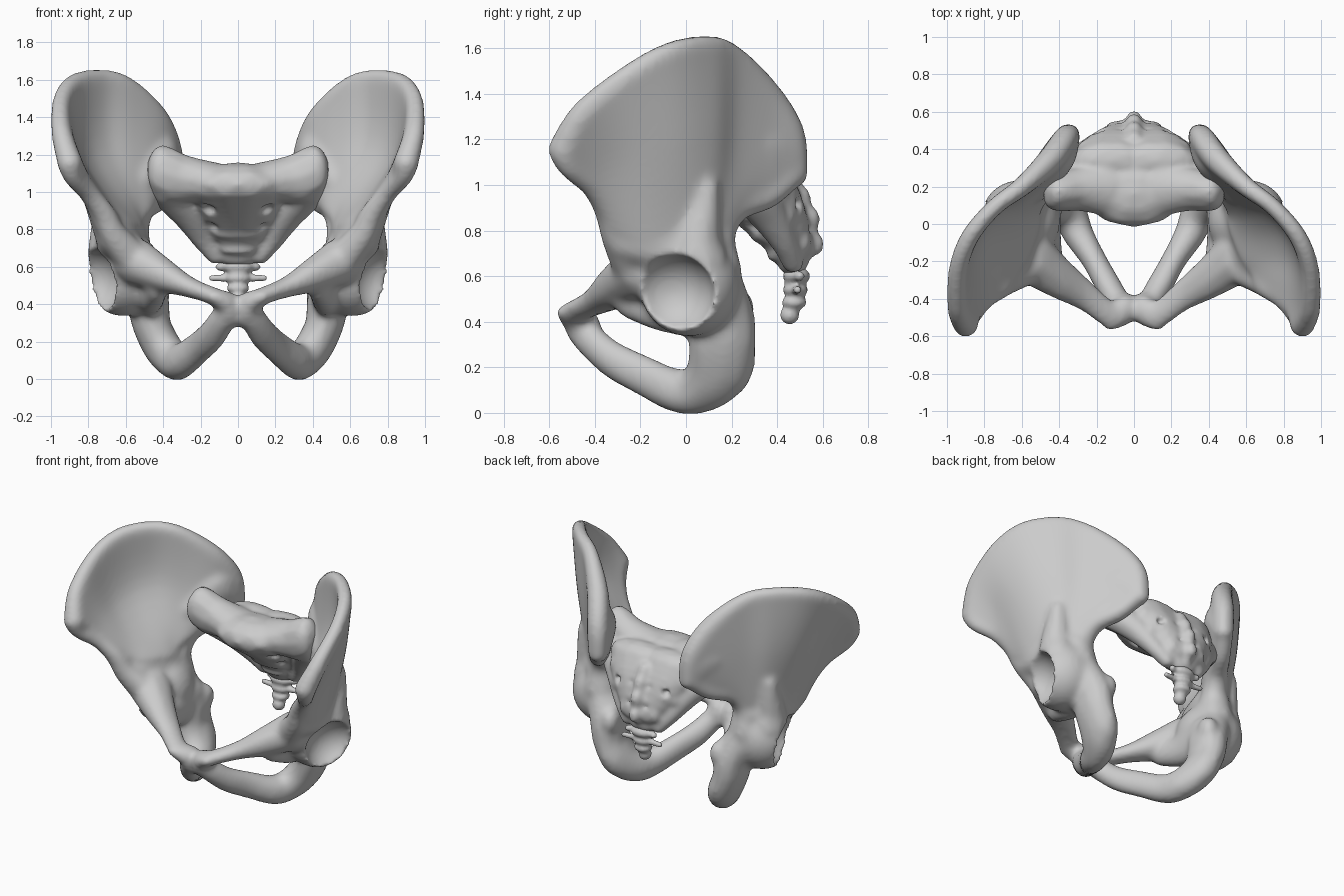
import bpy, bmesh
from mathutils import Vector, Matrix


def spline(pts, n):
    """Sample a smooth curve through tuples of any length."""
    p = [pts[0]] + list(pts) + [pts[-1]]
    out = []
    for i in range(1, len(p) - 2):
        for k in range(n):
            t = k / n
            out.append(tuple(
                0.5 * (2 * b + (c - a) * t + (2 * a - 5 * b + 4 * c - d) * t * t
                       + (3 * b - a - 3 * c + d) * t ** 3)
                for a, b, c, d in zip(p[i - 1], p[i], p[i + 1], p[i + 2])))
    return out + [tuple(pts[-1])]


def blob(bm, x, y, z, rx, ry=None, rz=None, sub=2):
    m = Matrix.Translation((x, y, z)) @ Matrix.Diagonal((rx, ry or rx, rz or rx, 1))
    bmesh.ops.create_icosphere(bm, subdivisions=sub, radius=1, matrix=m)


def chain(bm, pts, n=7):
    """Tapering limb: overlapping ellipsoids along a smooth path."""
    full = [q if len(q) == 6 else q[:3] + (q[3],) * 3 for q in pts]
    for q in spline(full, n):
        blob(bm, *q)


def sheet(bm, rows, nu=5, nv=6):
    """Curved plate with varying half thickness (4th value)."""
    cols = [spline(c, nv) for c in zip(*[spline(r, nu) for r in rows])]
    U, V = len(cols), len(cols[0])
    P = lambda i, j: Vector(cols[min(max(i, 0), U - 1)][min(max(j, 0), V - 1)][:3])
    sides = []
    for s in (1, -1):
        g = []
        for i in range(U):
            g.append([])
            for j in range(V):
                nrm = (P(i + 1, j) - P(i - 1, j)).cross(P(i, j + 1) - P(i, j - 1)).normalized()
                g[i].append(bm.verts.new(P(i, j) + nrm * s * cols[i][j][3]))
        sides.append(g)
    faces = []
    for g in sides:
        for i in range(U - 1):
            for j in range(V - 1):
                faces.append(bm.faces.new((g[i][j], g[i + 1][j], g[i + 1][j + 1], g[i][j + 1])))
    rim = ([(i, 0) for i in range(U - 1)] + [(U - 1, j) for j in range(V - 1)]
           + [(i, V - 1) for i in range(U - 1, 0, -1)] + [(0, j) for j in range(V - 1, 0, -1)])
    a, b = sides
    for (i, j), (k, l) in zip(rim, rim[1:] + rim[:1]):
        faces.append(bm.faces.new((a[i][j], a[k][l], b[k][l], b[i][j])))
    bmesh.ops.recalc_face_normals(bm, faces=faces)


def to_object(bm, name):
    me = bpy.data.meshes.new(name)
    bm.to_mesh(me)
    bm.free()
    ob = bpy.data.objects.new(name, me)
    bpy.context.collection.objects.link(ob)
    return ob


def fuse(ob, voxel, smooth, cutter=None):
    """Mirror, melt the pieces into one skin, carve hollows, smooth."""
    m = ob.modifiers.new("mirror", 'MIRROR')
    m.use_mirror_merge = False

    def skin(it):
        r = ob.modifiers.new("skin", 'REMESH')
        r.mode = 'VOXEL'
        r.voxel_size = voxel
        r.use_smooth_shade = True
        s = ob.modifiers.new("smooth", 'SMOOTH')
        s.factor = 0.5
        s.iterations = it
    skin(smooth)
    if cutter:
        b = ob.modifiers.new("carve", 'BOOLEAN')
        b.operation = 'DIFFERENCE'
        b.object = cutter
        skin(5)
    dg = bpy.context.evaluated_depsgraph_get()
    me = bpy.data.meshes.new_from_object(ob.evaluated_get(dg))
    ob.modifiers.clear()
    ob.data = me
    for p in me.polygons:
        p.use_smooth = True
    if cutter:
        bpy.data.objects.remove(cutter)


# Hip bones: iliac wing
crest = [(.90, -.54, 1.155, .07), (.945, -.45, 1.32, .057), (.945, -.25, 1.485, .05),
         (.88, -.07, 1.585, .048), (.745, .09, 1.615, .045), (.60, .20, 1.575, .05),
         (.445, .345, 1.41, .068), (.365, .455, 1.23, .07), (.35, .475, 1.05, .065)]
mid = [(.82, -.425, 1.03, .05), (.84, -.335, 1.10, .038), (.85, -.18, 1.15, .035),
       (.81, -.03, 1.19, .038), (.72, .095, 1.22, .045), (.60, .175, 1.2, .055),
       (.485, .275, 1.15, .075), (.41, .37, 1.10, .075), (.37, .43, 1.02, .065)]
base = [(.69, -.32, .83, .07), (.68, -.25, .80, .085), (.66, -.17, .78, .11),
        (.635, -.08, .77, .12), (.61, .01, .77, .12), (.58, .09, .80, .10),
        (.53, .17, .88, .085), (.47, .28, .94, .065), (.41, .38, .97, .055)]
bm = bmesh.new()
sheet(bm, [crest, mid, base])
chain(bm, crest)
# Front edge with its two spines, and thick rear edge
chain(bm, [(.90, -.54, 1.155, .07), (.88, -.51, 1.08, .055), (.80, -.41, .99, .052),
           (.72, -.345, .89, .062), (.665, -.30, .77, .075), (.57, -.23, .65, .10)])
chain(bm, [(.36, .465, 1.05, .065), (.43, .36, .955, .062), (.515, .215, .90, .07),
           (.56, .13, .78, .09), (.57, .12, .62, .13)])
chain(bm, [(.52, .19, 1.06, .075), (.42, .34, 1.18, .10, .095, .15), (.37, .43, 1.12, .08, .085, .13)])
# Blend from wing into socket
chain(bm, [(.66, -.27, .75, .085), (.645, -.13, .74, .12), (.62, .02, .74, .135), (.575, .12, .75, .10)])
chain(bm, [(.71, .09, .98, .06), (.70, .07, .86, .085), (.69, .05, .74, .11), (.68, .06, .66, .13)])
# Socket body and the inner wall
blob(bm, .61, .015, .56, .215, .22, .225, sub=4)
chain(bm, [(.435, -.24, .50, .065, .08, .095), (.465, -.10, .46, .08, .09, .11),
           (.47, .04, .47, .085, .1, .14), (.465, .14, .48, .085, .12, .13)])
# Upper pubic branch
chain(bm, [(.05, -.46, .40, .06, .085, .07), (.125, -.485, .44, .055, .08, .05),
           (.27, -.375, .495, .06, .095, .06), (.41, -.28, .56, .085, .125, .10),
           (.55, -.18, .63, .13, .15, .13)])
blob(bm, .125, -.53, .44, .05, .045, .035)
# Lower branch, sitting bone and its column
chain(bm, [(.045, -.45, .37, .06, .085, .08), (.085, -.415, .315, .07, .065, .085),
           (.14, -.325, .235, .075, .06, .09), (.215, -.19, .165, .07, .07, .095),
           (.30, -.05, .10, .085, .09, .10), (.345, .06, .102, .095, .12, .108),
           (.41, .145, .18, .10, .15, .12), (.465, .16, .30, .108, .152, .1),
           (.485, .155, .43, .12, .15, .11), (.54, .11, .56, .12, .15, .12)])
blob(bm, .03, -.44, .335, .05, .07, .065)
blob(bm, .42, .23, .46, .06, .075, .09)
hip = to_object(bm, "hip_bones")

# Socket hollows
bm = bmesh.new()
for s in (1, -1):
    blob(bm, s * .80, -.065, .52, .185, .19, .18, sub=4)
cut = to_object(bm, "socket_cutter")
cut.hide_render = True
fuse(hip, .015, 11, cut)

# Sacrum: fused vertebral bodies
bm = bmesh.new()
chain(bm, [(0, .165, 1.04, .27, .185, .12), (0, .28, .93, .23, .14, .11), (0, .375, .82, .18, .11, .085),
           (0, .44, .73, .14, .085, .07), (0, .47, .65, .11, .065, .05)], 4)
for z, y, w in ((.955, .14, .17), (.86, .24, .15), (.765, .325, .13), (.685, .39, .10)):
    blob(bm, 0, y, z, w, .04, .018)
# Side wings
chain(bm, [(.12, .19, 1.05, .10, .16, .11), (.28, .19, 1.07, .09, .125, .13),
           (.36, .18, 1.09, .08, .115, .15), (.405, .175, 1.11, .085, .11, .145)])
blob(bm, .42, .14, 1.11, .065, .07, .12)
chain(bm, [(.39, .20, 1.06, .09, .10, .13), (.34, .28, .97, .10), (.26, .36, .87, .085),
           (.19, .43, .75, .06), (.12, .47, .66, .05)])
# Rear plate, middle ridge and side bumps
chain(bm, [(.12, .34, 1.06, .22, .11, .085), (.10, .43, .92, .17, .085, .1), (.05, .49, .75, .1, .07, .09)], 4)
chain(bm, [(0, .45, 1.02, .05), (0, .515, .89, .045), (0, .535, .77, .042), (0, .51, .67, .035)])
for x, y, z, r in ((0, .51, .94, .045), (0, .55, .85, .045), (0, .57, .74, .042),
                   (.15, .435, .98, .05), (.135, .48, .87, .05), (.11, .51, .75, .045),
                   (.25, .41, .97, .05), (.22, .44, .86, .045)):
    blob(bm, x, y, z, r, r * .9, r * 1.3)
sacrum = to_object(bm, "sacrum")

# Nerve openings, front and back
bm = bmesh.new()
for s in (1, -1):
    for x, y, z, r in ((.165, .165, .90, .04), (.145, .28, .805, .034), (.12, .36, .715, .028),
                       (.19, .50, .92, .028), (.07, .535, .94, .028), (.07, .565, .81, .026)):
        blob(bm, s * x, y, z, r * 1.2, r * 1.4, r)
cut = to_object(bm, "opening_cutter")
cut.hide_render = True
fuse(sacrum, .013, 5, cut)

# Tailbone segments
bm = bmesh.new()
for seg in ((0, .485, .60, .085, .06, .04), (0, .48, .54, .07, .055, .035),
            (0, .475, .485, .06, .055, .032), (0, .455, .43, .042, .042, .042),
            (0, .48, .57, .06, .048, .12), (0, .465, .47, .042, .038, .06)):
    blob(bm, *seg, sub=3)
chain(bm, [(.05, .48, .60, .028), (.10, .50, .60, .022)], 4)
chain(bm, [(.04, .48, .54, .025), (.14, .49, .54, .018)], 5)
fuse(to_object(bm, "tailbone"), .01, 3)
